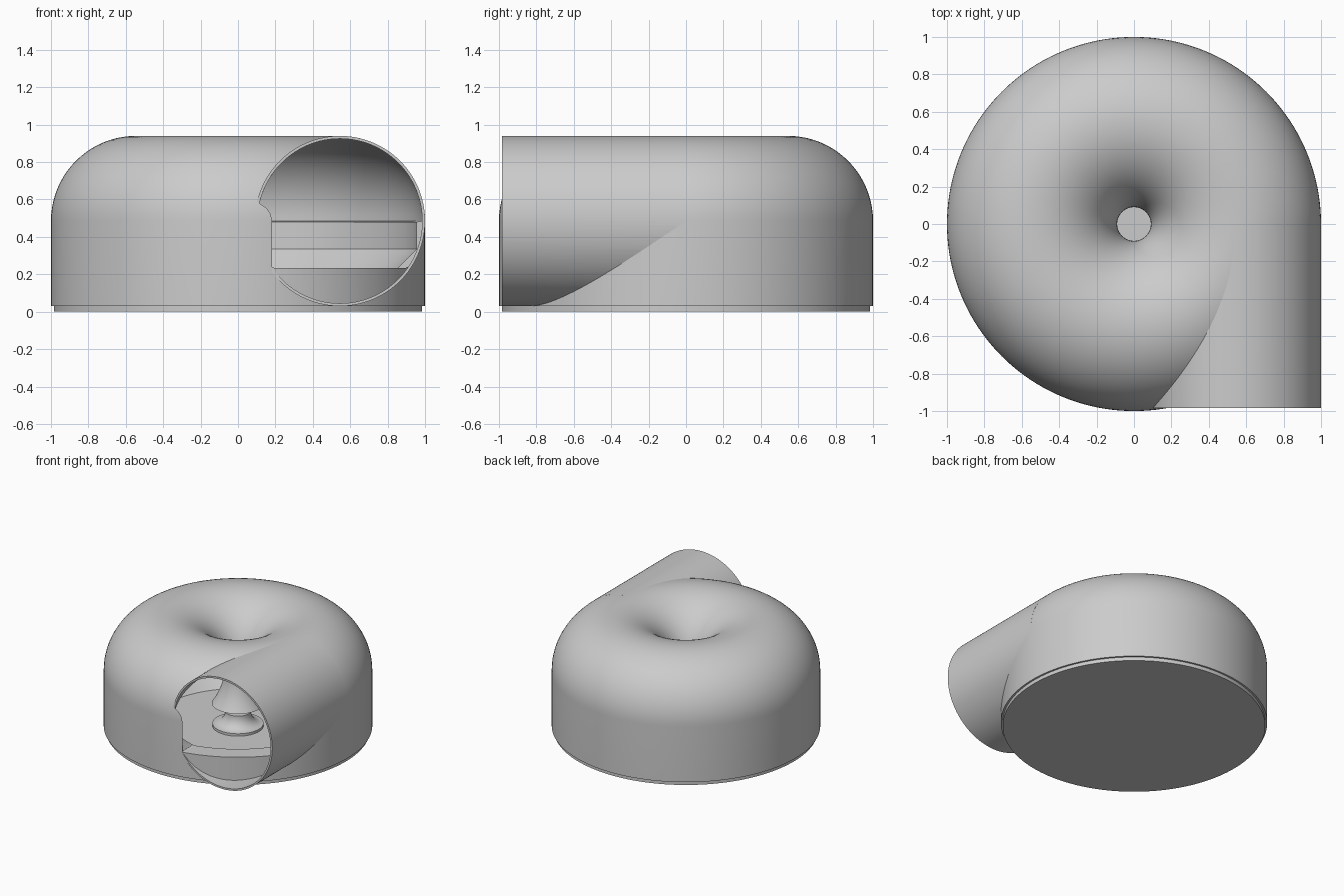
import bpy, bmesh, math
from mathutils import Matrix

if "Cube" in bpy.data.objects:
    bpy.data.objects.remove(bpy.data.objects["Cube"])

gray = bpy.data.materials.new("light gray")
gray.use_nodes = True
color = (0.6, 0.6, 0.6, 1)
gray.diffuse_color = color
gray.node_tree.nodes["Principled BSDF"].inputs["Base Color"].default_value = color

RING, MID, OUT, WALL = 0.545, 0.485, 0.455, 0.015   # ring radius, centre height, tube radius, thickness
FLOOR, MOUTH = 0.03, -0.983


def arc(radius, start, end, steps=40):
    """Points of the ring's cross-section between two angles, in degrees."""
    angles = [math.radians(start + (end - start) * i / steps) for i in range(steps + 1)]
    return [(RING + radius * math.cos(a), MID + radius * math.sin(a)) for a in angles]


def revolve(name, profile, segments=160, matrix=Matrix()):
    """Turn a closed (radius, height) profile around z into a solid."""
    bm = bmesh.new()
    rows = []
    for r, z in profile:
        if r < 1e-6:
            rows.append([bm.verts.new((0, 0, z))] * segments)
        else:
            turn = [2 * math.pi * i / segments for i in range(segments)]
            rows.append([bm.verts.new((r * math.cos(a), r * math.sin(a), z)) for a in turn])
    for k, low in enumerate(rows):
        high = rows[(k + 1) % len(rows)]
        if low[0] is low[1] and high[0] is high[1]:
            continue
        for i in range(segments):
            j = (i + 1) % segments
            corners = list(dict.fromkeys([low[i], low[j], high[j], high[i]]))
            bm.faces.new(corners)
    bm.transform(matrix)
    bmesh.ops.recalc_face_normals(bm, faces=bm.faces)
    mesh = bpy.data.meshes.new(name)
    bm.to_mesh(mesh)
    bm.free()
    mesh.materials.append(gray)
    obj = bpy.data.objects.new(name, mesh)
    bpy.context.collection.objects.link(obj)
    return obj


def select(obj):
    bpy.ops.object.select_all(action='DESELECT')
    obj.select_set(True)
    bpy.context.view_layer.objects.active = obj


def cut(obj, cutter):
    """Subtract the cutter, then discard it."""
    cutter.hide_render = True
    mod = obj.modifiers.new("cut", 'BOOLEAN')
    mod.operation = 'DIFFERENCE'
    mod.solver = 'EXACT'
    mod.object = cutter
    select(obj)
    bpy.ops.object.modifier_apply(modifier=mod.name)
    bpy.data.objects.remove(cutter)


# Housing: straight wall, domed ring top, inner ledge and sloped foot
housing = revolve("housing", [(1, FLOOR)] + arc(OUT, 0, 180) + arc(OUT - WALL, 180, 0)
                  + [(0.955, 0.48), (0.955, 0.335), (0.65, FLOOR)])

# Outlet pipe leaving along the front, with its bore
START = -0.012
place = Matrix.Translation((RING, START, MID)) @ Matrix.Rotation(math.pi / 2, 4, 'X')
length = START - MOUTH
bore_r = OUT - WALL
outlet = revolve("outlet_pipe", [(bore_r, 0), (OUT, 0), (OUT, length), (bore_r, length)], 128, place)
filled = revolve("housing_volume", [(0, 0), (1, 0)] + arc(OUT, 0, 180) + [(0, MID)])
cut(outlet, filled)

bore = revolve("bore_cutter", [(0, 0), (bore_r, 0), (bore_r, length), (0, length)], 128, place)
for v in bore.data.vertices:
    v.co.z = max(v.co.z, 0.235)      # leaves a sill inside the pipe
cut(housing, bore)

# Throat: bell that flares downward from the centre hole
flare = [(0.09 + 0.09 * (i / 12) ** 2, MID - 0.27 * i / 12) for i in range(13)]
throat = revolve("throat_bell", flare + [(r + WALL, z) for r, z in reversed(flare)], 96)

# Centre spool standing under the throat
spool_side = [(0.19 - 0.095 * math.sin(math.pi / 2 * i / 12),
               0.05 + 0.1 * (1 - math.cos(math.pi / 2 * i / 12))) for i in range(13)]
spool = revolve("centre_spool", [(0, FLOOR), (0.19, FLOOR)] + spool_side + [(0, 0.15)], 96)

# Base plate, slightly inset
base = revolve("base_plate", [(0, 0), (0.985, 0), (0.985, FLOOR), (0, FLOOR)])

for part in (housing, outlet, throat, spool, base):
    select(part)
    bpy.ops.object.shade_smooth_by_angle(angle=math.radians(30))
